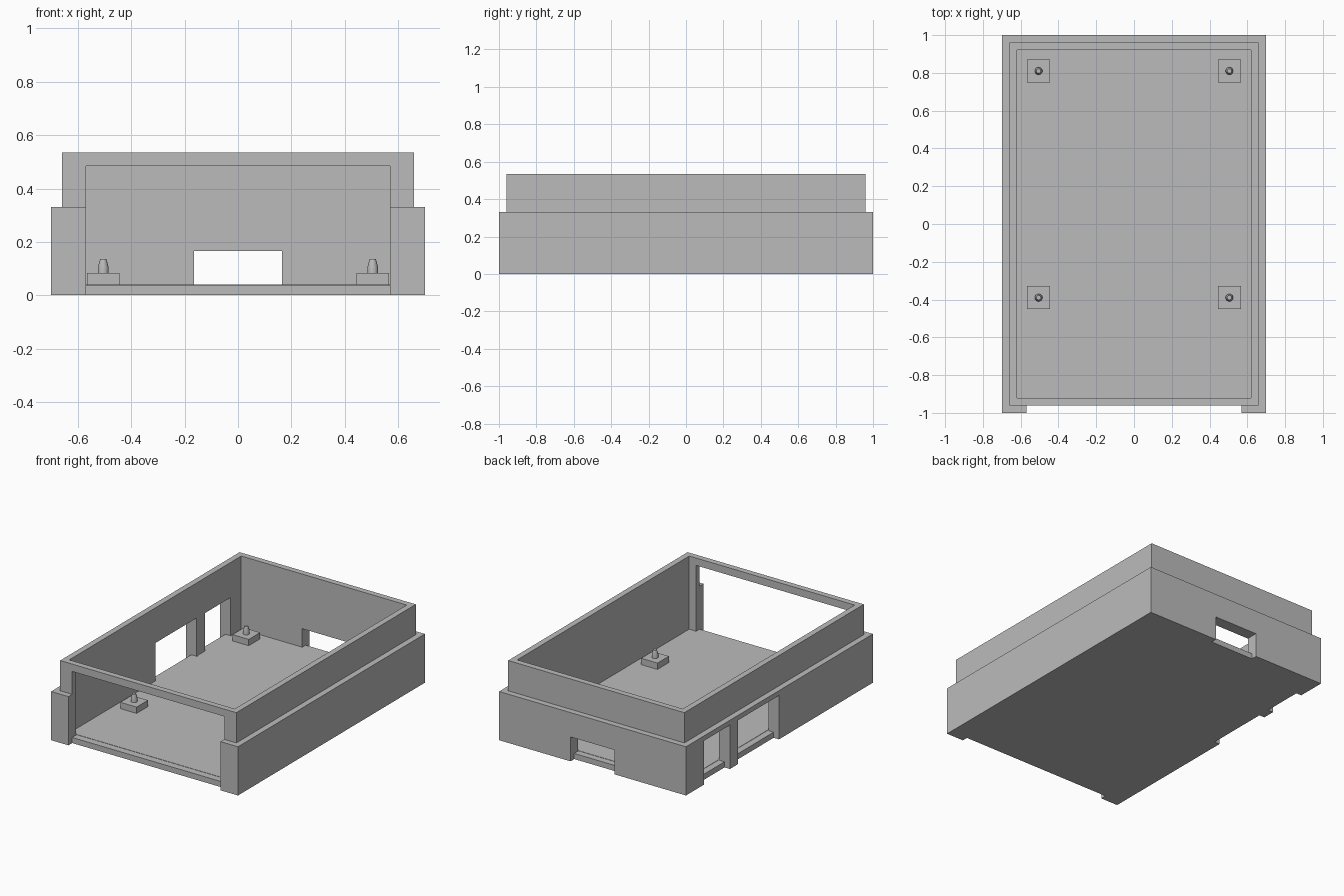
import bpy, bmesh
from mathutils import Matrix

cube = bpy.data.objects.get("Cube")
if cube:
    bpy.data.objects.remove(cube, do_unlink=True)

grey = bpy.data.materials.new("plain grey")
grey.use_nodes = True
colour = (0.5, 0.5, 0.5, 1)
grey.diffuse_color = colour
grey.node_tree.nodes["Principled BSDF"].inputs["Base Color"].default_value = colour


def add_object(name, bm):
    bmesh.ops.recalc_face_normals(bm, faces=bm.faces)
    mesh = bpy.data.meshes.new(name)
    bm.to_mesh(mesh)
    bm.free()
    mesh.materials.append(grey)
    obj = bpy.data.objects.new(name, mesh)
    bpy.context.collection.objects.link(obj)
    return obj


def box(name, x, y, z):
    """Box spanning the given (low, high) range on each axis."""
    bm = bmesh.new()
    bmesh.ops.create_cube(bm, size=1)
    for v in bm.verts:
        v.co = [r[0] if c < 0 else r[1] for c, r in zip(v.co, (x, y, z))]
    return add_object(name, bm)


def loft(name, rings, smooth=False):
    """Skin a stack of equal-length point rings and cap both ends."""
    bm = bmesh.new()
    loops = [[bm.verts.new(p) for p in ring] for ring in rings]
    n = len(loops[0])
    for a, b in zip(loops, loops[1:]):
        for i in range(n):
            j = (i + 1) % n
            bm.faces.new((a[i], a[j], b[j], b[i])).smooth = smooth
    bm.faces.new(loops[0][::-1])
    bm.faces.new(loops[-1])
    return add_object(name, bm)


def cut(obj, cutter):
    mod = obj.modifiers.new("cut", 'BOOLEAN')
    mod.operation = 'DIFFERENCE'
    mod.solver = 'EXACT'
    mod.object = cutter
    bpy.context.view_layer.objects.active = obj
    bpy.ops.object.modifier_apply(modifier=mod.name)
    bpy.data.objects.remove(cutter, do_unlink=True)


# Case shell: wide lower body, narrower lip, open cavity
profile = [(0.70, 1.0, 0), (0.70, 1.0, 0.33), (0.66, 0.96, 0.33),
           (0.66, 0.96, 0.535), (0.62, 0.92, 0.535), (0.62, 0.92, 0.04)]
case = loft("case_shell", [[(-x, -y, z), (x, -y, z), (x, y, z), (-x, y, z)]
                           for x, y, z in profile])

# Wall openings: the outer skin is cut to the base, the inner wall to a sill
SILL = 0.038
front, back = (-0.57, 0.57), (-0.165, 0.165)
cut(case, box("cutter", front, (-1.1, -0.96), (-0.1, 0.485)))
cut(case, box("cutter", front, (-1.1, -0.912), (SILL, 0.485)))
cut(case, box("cutter", back, (0.96, 1.1), (-0.1, 0.165)))
cut(case, box("cutter", back, (0.915, 1.1), (SILL, 0.165)))
for span in ((0.005, 0.444), (0.53, 0.807)):
    cut(case, box("cutter", (-0.8, -0.66), span, (-0.1, 0.297)))
    cut(case, box("cutter", (-0.8, -0.615), span, (SILL, 0.297)))

# Four mounting pads, each with a tapered locating peg
peg_profile = [(0.02, 0.08), (0.02, 0.105), (0.012, 0.135)]
circle = [Matrix.Rotation(i * 6.28319 / 24, 2) for i in range(24)]
for side, sx in (("right", -0.505), ("left", 0.505)):
    for end, sy in (("front", -0.39), ("back", 0.81)):
        box(f"{end}_{side}_pad", (sx - 0.061, sx + 0.061),
            (sy - 0.061, sy + 0.061), (0.039, 0.083))
        peg = loft(f"{end}_{side}_peg",
                   [[(sx + r * m[0][0], sy + r * m[1][0], z) for m in circle]
                    for r, z in peg_profile], smooth=True)
        bpy.ops.object.select_all(action='DESELECT')
        peg.select_set(True)
        bpy.context.view_layer.objects.active = peg
        bpy.ops.object.shade_smooth_by_angle(angle=0.6)
